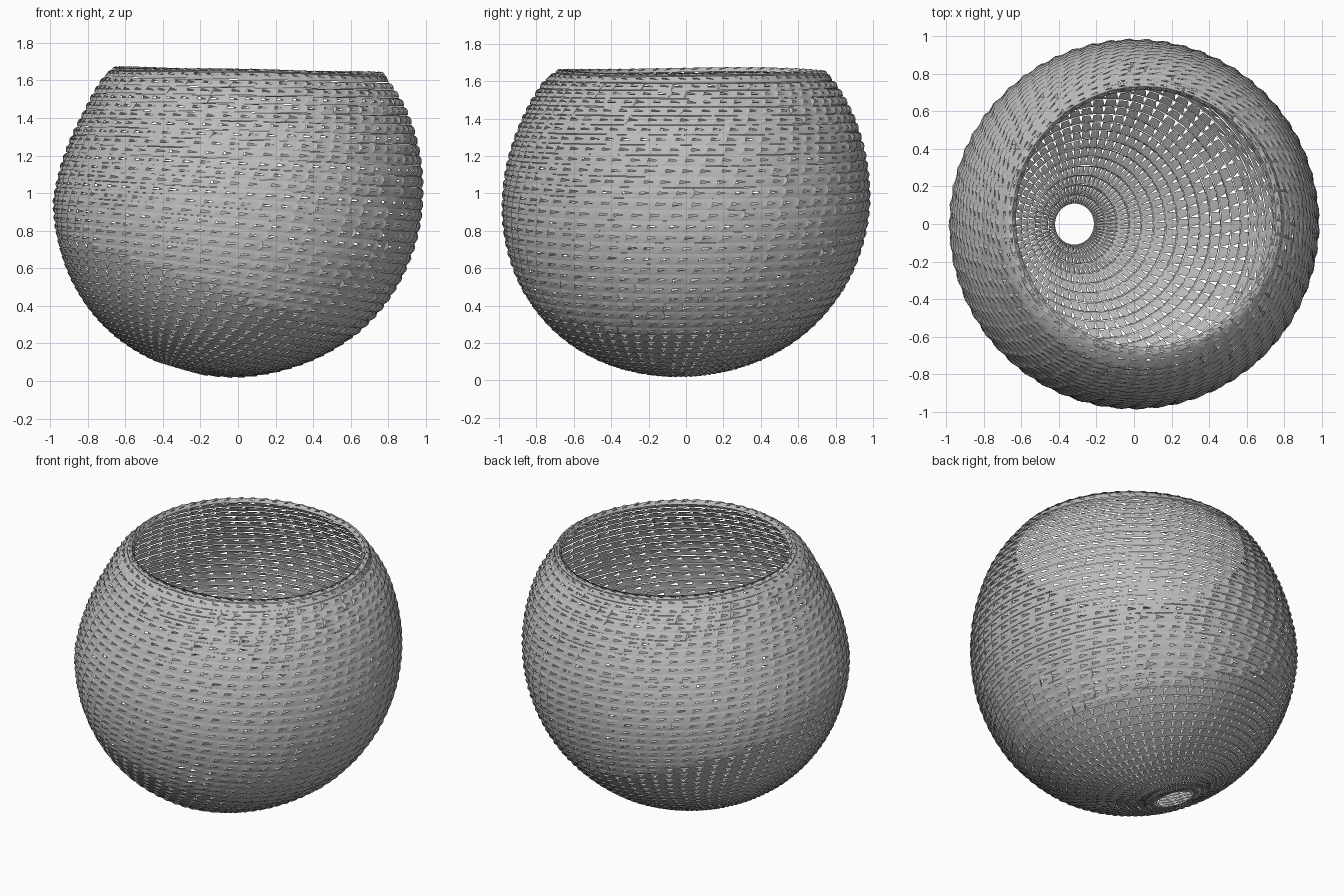
import bpy, bmesh, math, random
from mathutils import Vector, Matrix

if "Cube" in bpy.data.objects:
    bpy.data.objects.remove(bpy.data.objects["Cube"])

random.seed(4)
COLS, ROWS, LIP = 60, 40, 3
R, CZ = 0.977, 0.957         # sphere radius and centre height
HOLE, TOP = math.radians(6.4), math.radians(131.5)
TILT = math.radians(19)      # lean of the rows around the base hole
LIP_PROFILE = [(0.728, 0.030), (0.702, 0.042), (0.684, 0.025)]   # radius, rise

grey = bpy.data.materials.new("warm_grey")
grey.diffuse_color = (0.5, 0.5, 0.5, 1)
grey.use_nodes = True
grey.node_tree.nodes["Principled BSDF"].inputs["Base Color"].default_value = grey.diffuse_color


def wall(u, v, out):
    """Point on the bowl wall: u in columns, v in rows, pushed out by `out`."""
    s = min(max(v / ROWS, 0.0), 1.0)
    theta = HOLE + (TOP - HOLE) * s
    a = 2 * math.pi * (u + 0.15 * v) / COLS
    d = Vector((math.sin(theta) * math.cos(a), math.sin(theta) * math.sin(a), -math.cos(theta)))
    d = Matrix.Rotation(TILT * (1 - s) ** 1.5, 3, 'Y') @ d
    low, high = max(-d.z, 0), max(d.z, 0)
    # slightly uneven hand-made belly: fuller to the front, flatter to the right and back
    r = R + out - low * (0.05 * max(d.x, 0) + 0.04 * max(d.y, 0) - 0.03 * max(-d.y, 0))
    p = d * r
    p.z += CZ + 0.045 * low ** 4
    # shoulders swell and drift toward the right
    swell = 1 + 0.045 * (high / 0.66) ** 3
    shift = min(high / 0.5, 1.0)
    p.x = p.x * swell * (1 - 0.015 * shift) + 0.045 * shift
    p.y = p.y * swell + 0.015 * shift
    p.z -= 0.02 * p.x * s ** 8
    return p


def shell(u, v, out=0.0):
    """Wall point, continuing over the rolled lip above the last row."""
    if v <= ROWS:
        return wall(u, v, out)
    base = wall(u, ROWS, 0)
    a = math.atan2(base.y - 0.03, base.x - 0.055)
    pts = [base]
    for rad, rise in LIP_PROFILE:
        x, y = 0.055 + rad * math.cos(a), 0.03 + rad * math.sin(a)
        pts.append(Vector((x, y, 1.613 - 0.02 * x + rise + 0.004 * math.sin(3 * a))))
    t = min(v - ROWS, LIP - 1e-6)
    i = int(t)
    return pts[i].lerp(pts[i + 1], t - i) + Vector((0, 0, out))


# Bowl: separate rows of panels, each panel pierced by a slim wedge
bm = bmesh.new()
for j in range(ROWS + LIP):
    wave = [random.uniform(-0.05, 0.05) for _ in range(COLS)]
    low = [bm.verts.new(shell(i, j, 0.003)) for i in range(COLS)]
    high = [bm.verts.new(shell(i, j + 1 + wave[i], -0.002)) for i in range(COLS)]
    for i in range(COLS):
        k = (i + 1) % COLS
        bl, br, tr, tl = low[i], low[k], high[k], high[i]
        mid = shell(i + 0.5, j + 0.5)
        if mid.z < 0.45 - 0.35 * mid.x:      # wedge points toward the base hole
            tri = [(0.36, 0.8, 0.008), (0.5, 0.15, 0.0), (0.64, 0.8, 0.008)]
            ring = [tl, bl, br, tr]
        else:                                # wedge lies along the row
            m = random.uniform(-0.1, 0.1)
            h = random.uniform(0.10, 0.15)
            tri = [(0.26 + m, 0.5 - h, 0.010), (0.78 + m, 0.5, 0.0), (0.26 + m, 0.5 + h, 0.010)]
            ring = [bl, br, tr, tl]
        a, c, b = [bm.verts.new(shell(i + x, j + y, o)) for x, y, o in tri]
        p, q, r, s = ring
        for f in ((p, q, c, a), (q, r, c), (r, s, b, c), (s, p, a, b)):
            bm.faces.new(f)

mesh = bpy.data.meshes.new("woven_bowl")
bm.to_mesh(mesh)
bm.free()
mesh.materials.append(grey)
bowl = bpy.data.objects.new("woven_bowl", mesh)
bpy.context.collection.objects.link(bowl)
bpy.context.view_layer.objects.active = bowl
bowl.select_set(True)
bpy.ops.object.shade_smooth_by_angle(angle=math.radians(30))
